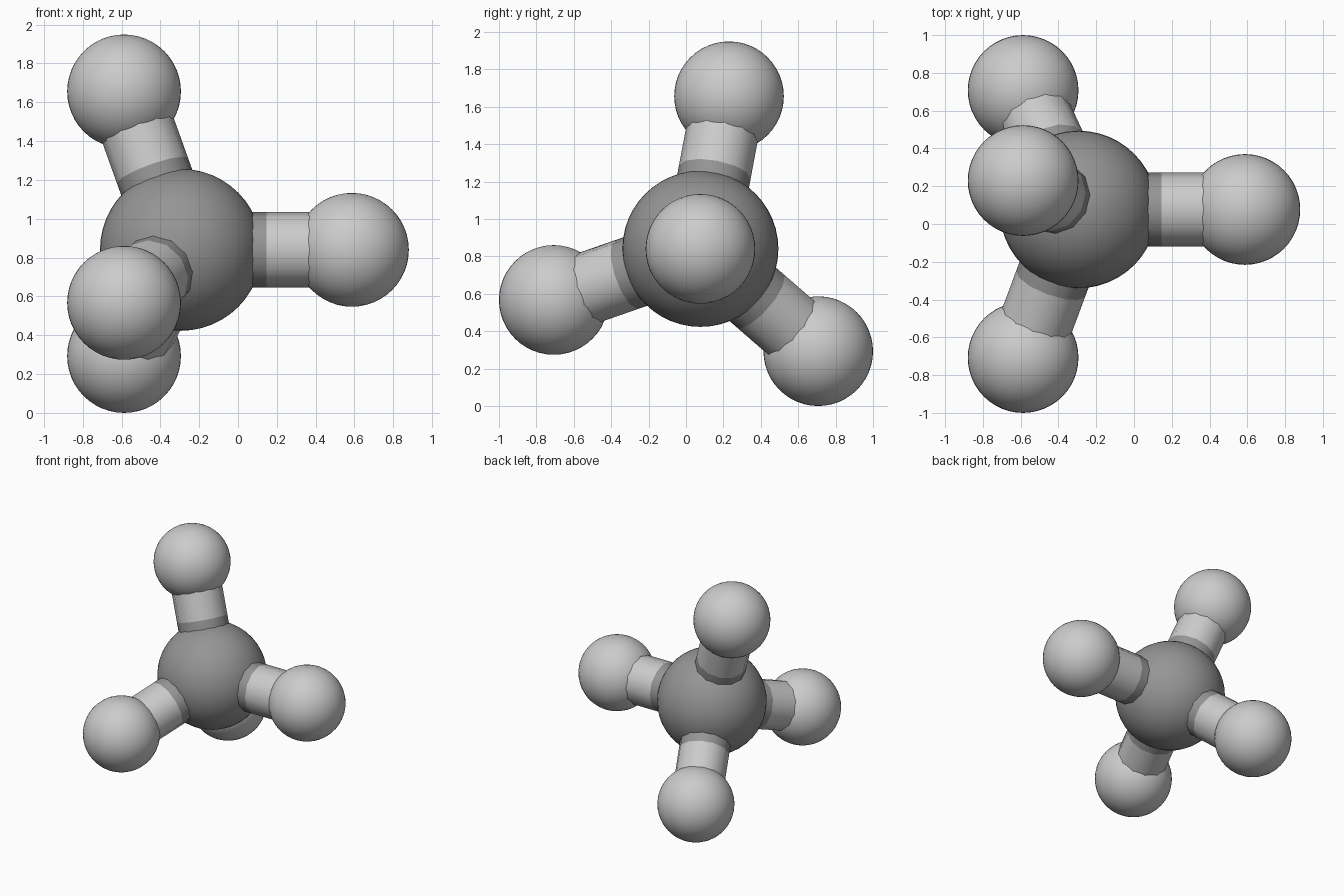
import bpy, math
from mathutils import Vector

if "Cube" in bpy.data.objects:
    bpy.data.objects.remove(bpy.data.objects["Cube"])

CENTRE = Vector((-0.294, 0.077, 0.84))
BALLS = [
    ("right", (0.587, 0.077, 0.84)),
    ("top", (-0.587, 0.23, 1.656)),
    ("front", (-0.587, -0.707, 0.567)),
    ("back", (-0.587, 0.707, 0.293)),
]


def material(name, grey):
    m = bpy.data.materials.new(name)
    m.diffuse_color = (grey, grey, grey, 1)
    m.use_nodes = True
    m.node_tree.nodes["Principled BSDF"].inputs["Base Color"].default_value = m.diffuse_color
    return m


dark = material("dark_grey", 0.3)
light = material("light_grey", 0.65)


def finish(name, mat):
    ob = bpy.context.object
    ob.name = name
    ob.data.materials.append(mat)
    bpy.ops.object.shade_smooth_by_angle(angle=math.radians(40))


def ball(name, pos, radius, mat):
    bpy.ops.mesh.primitive_uv_sphere_add(segments=48, ring_count=24, radius=radius, location=pos)
    finish(name, mat)


def rod(name, a, b, mat):
    d = b - a
    bpy.ops.mesh.primitive_cylinder_add(vertices=12, radius=0.195, depth=d.length, location=(a + b) / 2)
    bpy.context.object.rotation_euler = d.to_track_quat('Z', 'Y').to_euler()
    finish(name, mat)


# Central atom
ball("central_ball", CENTRE, 0.417, dark)

# Outer atoms, each joined by a two-tone bond split at its midpoint
for side, pos in BALLS:
    end = Vector(pos)
    mid = (CENTRE + end) / 2
    ball(side + "_ball", end, 0.293, light)
    rod(side + "_inner_bond", CENTRE, mid, dark)
    rod(side + "_outer_bond", mid, end, light)
